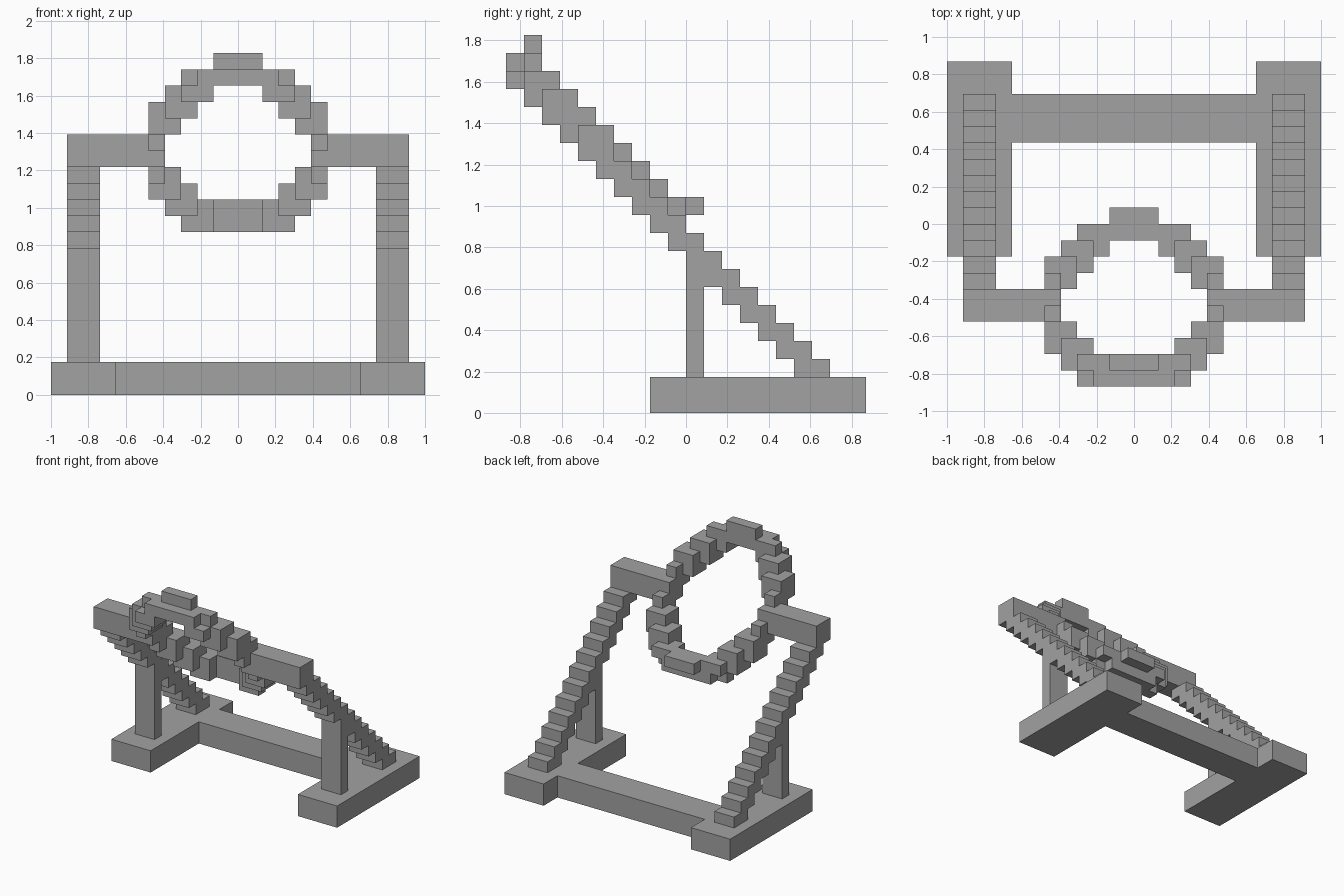
import bpy
import bmesh
from math import radians
from mathutils import Vector

cube = bpy.data.objects.get("Cube")
if cube:
    bpy.data.objects.remove(cube, do_unlink=True)

UNIT = 2 / 23  # edge of one block

grey = bpy.data.materials.new("plain grey")
grey.use_nodes = True
color = (0.36, 0.36, 0.36, 1)
grey.diffuse_color = color
grey.node_tree.nodes["Principled BSDF"].inputs["Base Color"].default_value = color


def box(x0, x1, y0, y1, z0, z1):
    """Cells of a box, keyed by their low corner in block units."""
    return {(x0 + i, y, z) for i in range(round(x1 - x0))
            for y in range(y0, y1) for z in range(z0, z1)}


def mirrored(cells):
    return cells | {(-x - 1, y, z) for x, y, z in cells}


def build(name, cells):
    """Mesh the outer skin of a set of cells and merge its flat faces."""
    bm = bmesh.new()
    for cell in cells:
        centre = Vector(cell) + Vector((0.5, 0.5, 0.5))
        for axis in range(3):
            for sign in (-1, 1):
                near = list(cell)
                near[axis] += sign
                if tuple(near) in cells:
                    continue
                n, u, v = Vector(), Vector(), Vector()
                n[axis] = sign / 2
                u[(axis + 1) % 3] = 0.5
                v[(axis + 2) % 3] = sign / 2
                corners = (-u - v, u - v, u + v, v - u)
                bm.faces.new([bm.verts.new((centre + n + c) * UNIT) for c in corners])
    bmesh.ops.remove_doubles(bm, verts=bm.verts, dist=UNIT / 100)
    bmesh.ops.dissolve_limit(bm, angle_limit=radians(1), verts=bm.verts, edges=bm.edges)
    mesh = bpy.data.meshes.new(name)
    bm.to_mesh(mesh)
    bm.free()
    mesh.materials.append(grey)
    obj = bpy.data.objects.new(name, mesh)
    bpy.context.collection.objects.link(obj)


# Base: two feet joined by a cross bar
build("base", mirrored(box(7.5, 11.5, -2, 10, 0, 2)) | box(-7.5, 7.5, 5, 8, 0, 2))

# Upright posts and stepped sloping struts
build("posts", mirrored(box(8.5, 10.5, 0, 1, 2, 8)))
struts = set()
for y in range(-5, 8):
    struts |= box(8.5, 10.5, y, y + 1, max(2, 8 - y), min(14, 10 - y))
build("struts", mirrored(struts))

# Arms that carry the ring
build("arms", mirrored(box(5.5, 10.5, -6, -4, 14, 16)))

# Tilted ring: upper half as (y, z, inner x, outer x), reflected to the lower half
half_ring = [
    (-9, 20, 0.5, 1.5), (-9, 19, 0.5, 3.5), (-8, 18, 2.5, 4.5),
    (-7, 17, 3.5, 5.5), (-6, 16, 4.5, 5.5), (-5, 15, 4.5, 5.5),
    (-10, 19, 0.5, 2.5), (-9, 18, 1.5, 4.5), (-8, 17, 2.5, 5.5),
    (-7, 16, 3.5, 5.5), (-6, 15, 4.5, 5.5),
    (-10, 18, 1.5, 3.5), (-9, 17, 2.5, 4.5), (-8, 16, 3.5, 5.5),
    (-7, 15, 4.5, 5.5), (-6, 14, 4.5, 5.5),
]
ring = set()
for y, z, inner, outer in half_ring:
    start = -0.5 if inner == 0.5 else inner
    for j, k in ((y, z), (z - 20, y + 20)):
        ring |= box(start, outer, j, j + 1, k, k + 1)
build("ring", mirrored(ring))
